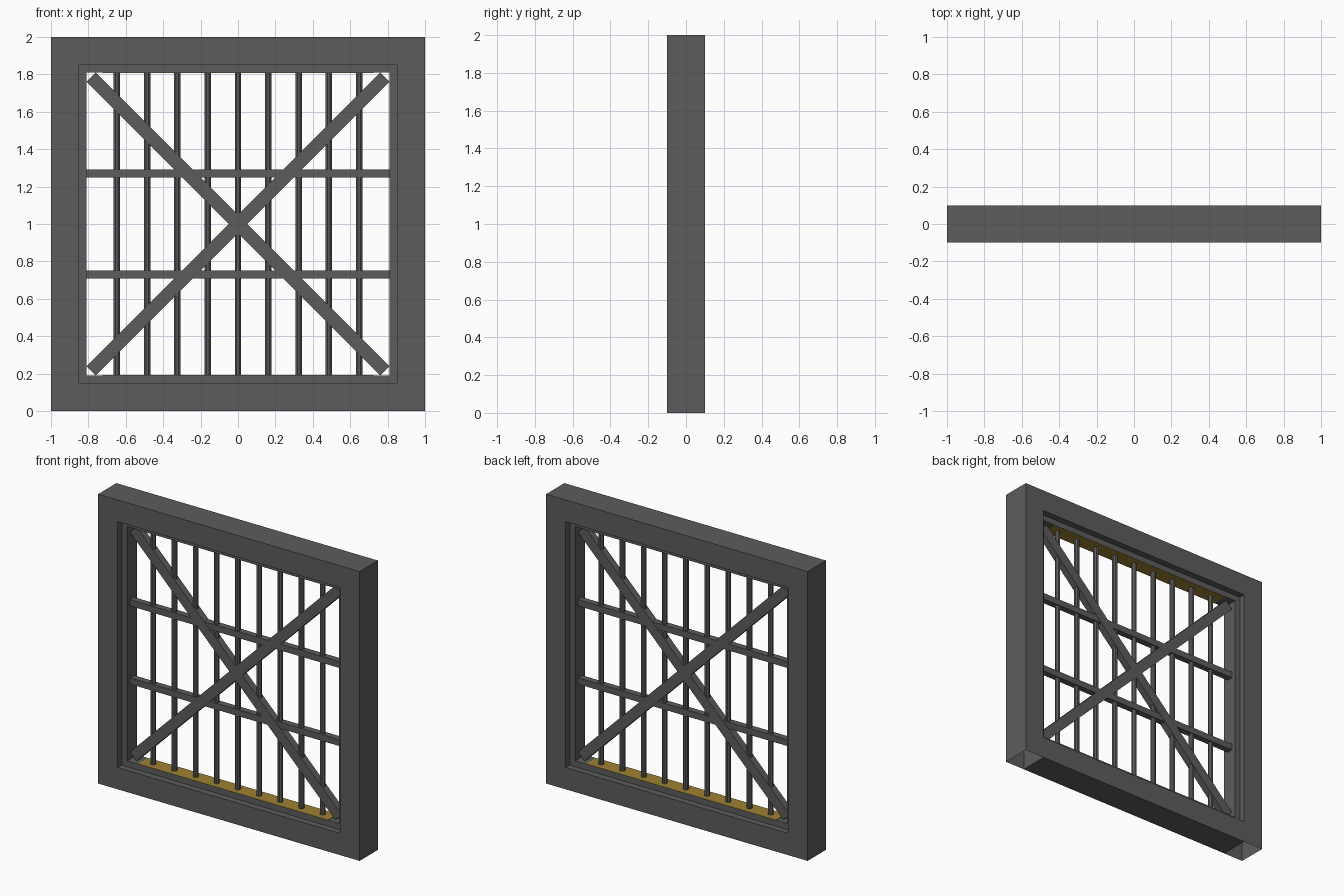
import bpy, bmesh
from math import radians
from mathutils import Matrix

cube = bpy.data.objects.get("Cube")
if cube:
    bpy.data.objects.remove(cube)


def material(name, rgb):
    m = bpy.data.materials.new(name)
    m.use_nodes = True
    m.diffuse_color = (*rgb, 1)
    m.node_tree.nodes["Principled BSDF"].inputs["Base Color"].default_value = (*rgb, 1)
    return m


IRON = material("dark grey iron", (0.108, 0.108, 0.108))
GOLD = material("dull gold", (0.34, 0.22, 0.03))


def finish(name, bm, mat):
    mesh = bpy.data.meshes.new(name)
    bm.to_mesh(mesh)
    bm.free()
    mesh.materials.append(mat)
    obj = bpy.data.objects.new(name, mesh)
    bpy.context.collection.objects.link(obj)
    return obj


def box(name, centre, size, mat=IRON, tilt=0, open_bottom=False):
    bm = bmesh.new()
    bmesh.ops.create_cube(bm, size=1)
    if open_bottom:
        low = [f for f in bm.faces if f.normal.z < -0.9]
        bmesh.ops.delete(bm, geom=low, context='FACES')
    place = (Matrix.Translation(centre) @ Matrix.Rotation(radians(tilt), 4, 'Y')
             @ Matrix.Diagonal((*size, 1)))
    bm.transform(place)
    return finish(name, bm, mat)


def bar(name, x, radius, length):
    bm = bmesh.new()
    bmesh.ops.create_cone(bm, cap_ends=True, segments=8, radius1=radius,
                          radius2=radius, depth=length)
    bm.transform(Matrix.Translation((x, 0, 1)) @ Matrix.Rotation(radians(22.5), 4, 'Z'))
    return finish(name, bm, IRON)


# Outer frame, inner lip and gold strips, mirrored about the centre
for s, side, level in ((1, "left", "top"), (-1, "right", "bottom")):
    box(side + "_post", (s * 0.925, 0, 1), (0.15, 0.2, 2), open_bottom=True)
    box(level + "_beam", (0, 0, 1 + s * 0.925), (1.7, 0.2, 0.15))
    box(side + "_lip", (s * 0.83, 0, 1), (0.04, 0.11, 1.7))
    box(level + "_lip", (0, 0, 1 + s * 0.83), (1.62, 0.11, 0.04))
    box(level + "_gold_strip", (0, 0, 1 + s * 0.8095), (1.45, 0.108, 0.003), GOLD)
    # Crossbars and diagonal braces
    box(level + "_crossbar", (0, 0, 1 + s * 0.27), (1.62, 0.044, 0.044))
    box(side + "_diagonal_brace", (0, 0, 1), (2.22, 0.048, 0.07), tilt=s * 45)

# Upright bars
for i in range(-4, 5):
    bar("upright_bar", i * 0.162, 0.0185, 1.64)
